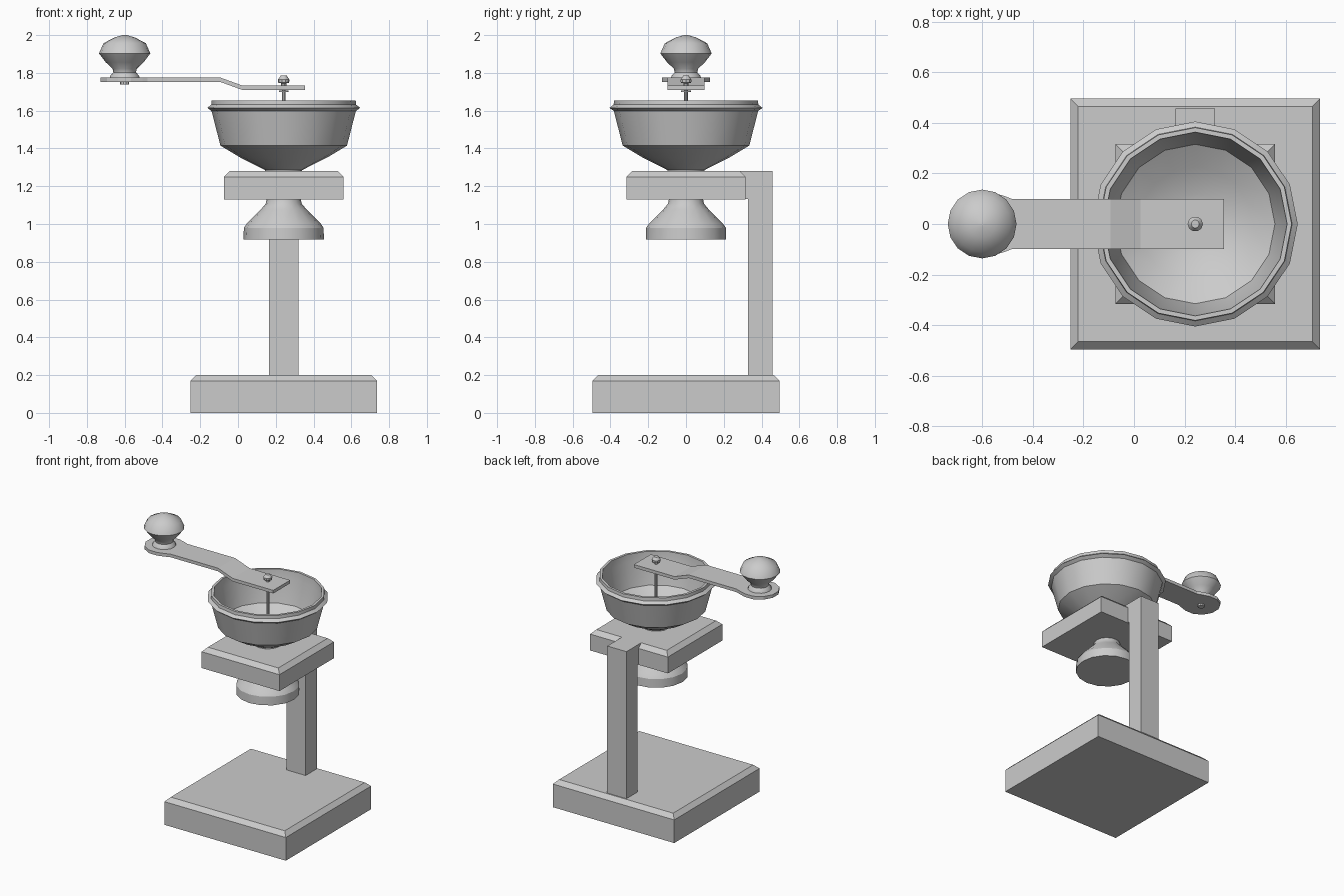
import bpy, bmesh, math

if "Cube" in bpy.data.objects:
    bpy.data.objects.remove(bpy.data.objects["Cube"])

CX = 0.242   # axis of the stand and bowl
KX = -0.60   # axis of the knob


def finish(name, bm, smooth=None):
    bmesh.ops.recalc_face_normals(bm, faces=bm.faces)
    mesh = bpy.data.meshes.new(name)
    bm.to_mesh(mesh)
    bm.free()
    ob = bpy.data.objects.new(name, mesh)
    bpy.context.collection.objects.link(ob)
    if smooth:
        bpy.ops.object.select_all(action='DESELECT')
        ob.select_set(True)
        bpy.context.view_layer.objects.active = ob
        bpy.ops.object.shade_smooth_by_angle(angle=math.radians(smooth))
    return ob


def box(name, lo, hi, top_chamfer=0.0):
    bm = bmesh.new()
    bmesh.ops.create_cube(bm, size=1)
    for v in bm.verts:
        v.co = [lo[i] if v.co[i] < 0 else hi[i] for i in range(3)]
    if top_chamfer:
        edges = [e for e in bm.edges if all(v.co.z > hi[2] - 1e-5 for v in e.verts)]
        bmesh.ops.bevel(bm, geom=edges, offset=top_chamfer, segments=1, affect='EDGES')
    return finish(name, bm)


def lathe(name, profile, cx, sides=16, smooth=32):
    """Revolve (radius, z) points round a vertical axis; ends are capped."""
    bm = bmesh.new()
    rings = []
    for r, z in profile:
        rings.append([bm.verts.new((cx + r * math.cos(2 * math.pi * i / sides),
                                    r * math.sin(2 * math.pi * i / sides), z))
                      for i in range(sides)])
    for a, b in zip(rings, rings[1:]):
        for i in range(sides):
            j = (i + 1) % sides
            bm.faces.new((a[i], a[j], b[j], b[i]))
    bm.faces.new(rings[0])
    bm.faces.new(rings[-1])
    return finish(name, bm, smooth)


# Stand: base, post, plate and the block joining them
box("base", (CX - 0.493, -0.495, 0), (CX + 0.493, 0.495, 0.2), 0.03)
box("post", (CX - 0.078, 0.328, 0.2), (CX + 0.078, 0.457, 1.28))
box("plate", (CX - 0.316, -0.316, 1.13), (CX + 0.316, 0.316, 1.28), 0.03)
box("post_bridge", (CX - 0.078, 0.27, 1.132), (CX + 0.078, 0.328, 1.28))

# Outlet under the plate
lathe("outlet", [(0.213, 0.918), (0.211, 0.98), (0.195, 1.003), (0.12, 1.078),
                 (0.095, 1.108), (0.09, 1.135)], CX)

# Open bowl with a thick wall and a ridged rim
lathe("bowl", [(0.098, 1.275), (0.098, 1.285), (0.13, 1.302), (0.23, 1.352),
               (0.335, 1.415), (0.382, 1.598), (0.405, 1.615), (0.383, 1.632),
               (0.381, 1.655), (0.363, 1.655), (0.358, 1.60), (0.315, 1.428),
               (0.225, 1.372), (0.12, 1.322), (0.05, 1.312)], CX)

# Shaft with washer and nut
lathe("shaft", [(0.01, 1.29), (0.01, 1.745)], CX, 10)
lathe("washer", [(0.026, 1.698), (0.026, 1.706)], CX, 12)
lathe("nut", [(0.014, 1.728), (0.014, 1.745), (0.029, 1.748), (0.03, 1.765),
              (0.016, 1.785)], CX, 10)

# Crank arm: stations of (x, half width, underside z), with a rounded end
R = 0.132
stations = [(0.355, 0.098, 1.709), (0.025, 0.098, 1.709), (-0.093, 0.098, 1.752),
            (-0.48, 0.098, 1.752), (-0.505, 0.108, 1.752)]
stations += [(KX - R * math.sin(math.radians(a)), R * math.cos(math.radians(a)), 1.752)
             for a in (-15, 15, 45, 75)]
bm = bmesh.new()
T = 0.023
rings = [[bm.verts.new(p) for p in ((x, -w, z), (x, w, z), (x, w, z + T), (x, -w, z + T))]
         for x, w, z in stations]
for a, b in zip(rings, rings[1:]):
    for i in range(4):
        j = (i + 1) % 4
        bm.faces.new((a[i], a[j], b[j], b[i]))
bm.faces.new(rings[0])
bm.faces.new(rings[-1])
finish("crank_arm", bm)

# Knob and its rivet below the arm
lathe("knob", [(0.08, 1.772), (0.076, 1.785), (0.06, 1.803), (0.064, 1.822),
               (0.1, 1.856), (0.136, 1.903), (0.112, 1.957), (0.055, 1.987),
               (0.012, 2.0)], KX, 16, 50)
lathe("knob_rivet", [(0.024, 1.738), (0.024, 1.755)], KX, 10)
